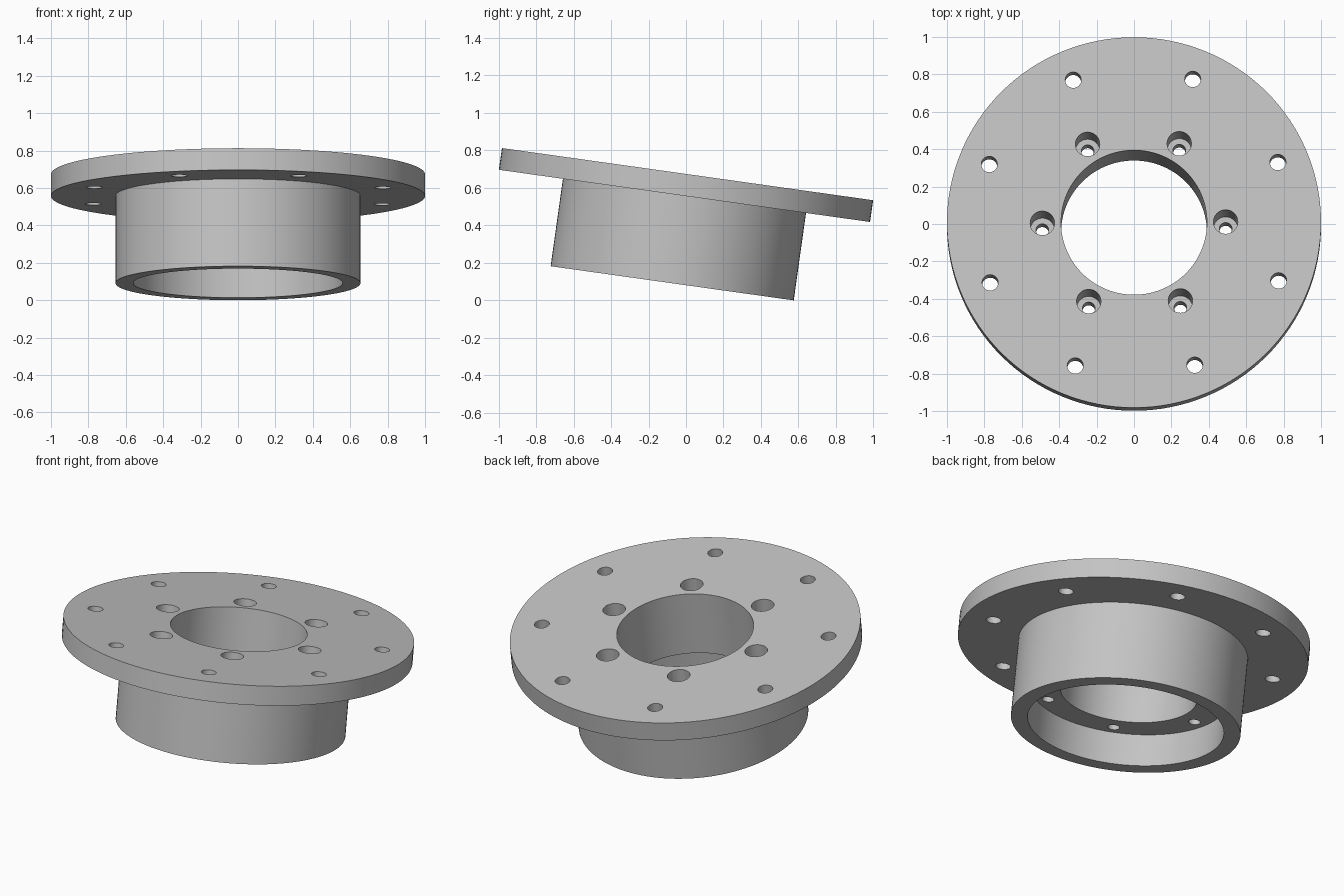
import bpy, bmesh, math
from mathutils import Matrix, Vector

cube = bpy.data.objects.get("Cube")
if cube:
    bpy.data.objects.remove(cube, do_unlink=True)

TILT = math.radians(8)
HEIGHT, FLANGE, FLOOR, POCKET = 0.588, 0.117, 0.395, 0.27   # depths below the top face
R_FLANGE, R_HUB, R_RECESS, R_BORE = 1.0, 0.655, 0.56, 0.39

grey = bpy.data.materials.new("machined grey")
grey.use_nodes = True
color = (0.55, 0.55, 0.55, 1)
grey.diffuse_color = color
grey.node_tree.nodes["Principled BSDF"].inputs["Base Color"].default_value = color


def add_object(name, bm):
    bmesh.ops.recalc_face_normals(bm, faces=bm.faces)
    mesh = bpy.data.meshes.new(name)
    bm.to_mesh(mesh)
    bm.free()
    mesh.materials.append(grey)
    obj = bpy.data.objects.new(name, mesh)
    bpy.context.collection.objects.link(obj)
    return obj


def lathe(name, profile, steps=128):
    """Revolve a closed (radius, z) profile about the axis."""
    bm = bmesh.new()
    verts = [bm.verts.new((r, 0, z)) for r, z in profile]
    edges = [bm.edges.new((a, b)) for a, b in zip(verts, verts[1:] + verts[:1])]
    bmesh.ops.spin(bm, geom=verts + edges, cent=(0, 0, 0), axis=(0, 0, 1),
                   angle=math.tau, steps=steps)
    bmesh.ops.remove_doubles(bm, verts=bm.verts, dist=1e-4)
    return add_object(name, bm)


def drill_ring(target, name, count, ring, radius, z_low, z_high, start):
    """Cut a circle of round holes between two heights."""
    bm = bmesh.new()
    for i in range(count):
        a = math.radians(start) + i * math.tau / count
        place = Matrix.Translation((ring * math.cos(a), ring * math.sin(a), (z_low + z_high) / 2))
        bmesh.ops.create_cone(bm, cap_ends=True, segments=32, radius1=radius,
                              radius2=radius, depth=z_high - z_low, matrix=place)
    cutter = add_object(name, bm)
    cutter.hide_render = True
    cut = target.modifiers.new(name, 'BOOLEAN')
    cut.operation, cut.solver, cut.object = 'DIFFERENCE', 'EXACT', cutter
    bpy.context.view_layer.objects.active = target
    bpy.ops.object.modifier_apply(modifier=cut.name)
    bpy.data.objects.remove(cutter, do_unlink=True)


# Flange, hub, bore and underside recess in one turned body; top face at z = 0
body = lathe("flanged_hub", [
    (R_BORE, 0), (R_FLANGE, 0), (R_FLANGE, -FLANGE), (R_HUB, -FLANGE),
    (R_HUB, -HEIGHT), (R_RECESS, -HEIGHT), (R_RECESS, -FLOOR), (R_BORE, -FLOOR)])

# Outer bolt holes, then counterbored inner screw holes
drill_ring(body, "bolt_holes", 8, 0.835, 0.043, -0.2, 0.1, 22.9)
drill_ring(body, "counterbores", 6, 0.49, 0.065, -POCKET, 0.1, 0.4)
drill_ring(body, "screw_holes", 6, 0.49, 0.034, -0.45, -0.2, 0.4)

# Tilt the part towards the back and rest its low edge on the ground
top_z = R_HUB * math.sin(TILT) + HEIGHT * math.cos(TILT)
top_y = FLANGE * math.sin(TILT) / 2
body.data.transform(Matrix.Translation(Vector((0, top_y, top_z))) @ Matrix.Rotation(-TILT, 4, 'X'))

bpy.ops.object.select_all(action='DESELECT')
body.select_set(True)
bpy.context.view_layer.objects.active = body
bpy.ops.object.shade_smooth_by_angle(angle=math.radians(30))
